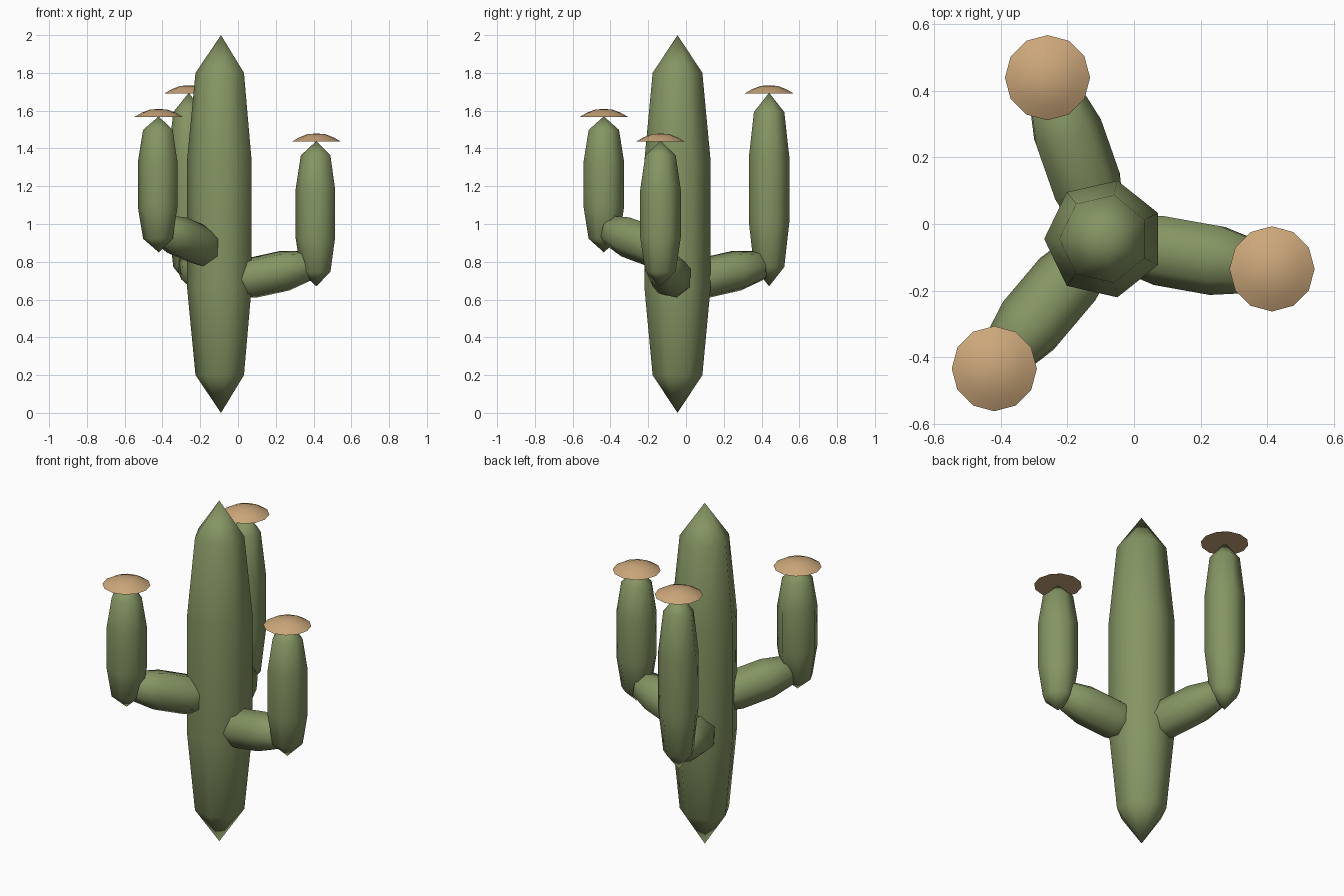
import bpy, bmesh, math
from mathutils import Vector, Matrix

if "Cube" in bpy.data.objects:
    bpy.data.objects.remove(bpy.data.objects["Cube"])


def material(name, rgb):
    m = bpy.data.materials.new(name)
    m.diffuse_color = (*rgb, 1)
    m.use_nodes = True
    m.node_tree.nodes["Principled BSDF"].inputs["Base Color"].default_value = m.diffuse_color
    return m


GREEN = material("cactus green", (0.235, 0.30, 0.125))
TAN = material("flower tan", (0.60, 0.385, 0.195))


def lathe(name, profile, sides, mat, start_angle=0.0, matrix=Matrix()):
    """Revolve (radius, height) points about z; zero radius makes a tip."""
    bm = bmesh.new()
    rings = []
    for r, z in profile:
        n = 1 if r == 0 else sides
        rings.append([bm.verts.new(matrix @ Vector((
            r * math.cos(start_angle + math.tau * k / sides),
            r * math.sin(start_angle + math.tau * k / sides), z))) for k in range(n)])
    for a, b in zip(rings, rings[1:]):
        for k in range(sides):
            quad = [a[k % len(a)], a[(k + 1) % sides % len(a)],
                    b[(k + 1) % sides % len(b)], b[k % len(b)]]
            bm.faces.new(list(dict.fromkeys(quad)))
    if len(rings[0]) > 1:
        bm.faces.new(rings[0][::-1])
    bmesh.ops.recalc_face_normals(bm, faces=bm.faces[:])
    for f in bm.faces:
        f.smooth = True
    # keep rims crisp
    for e in bm.edges:
        if e.calc_face_angle(0) > math.radians(75):
            e.smooth = False
    mesh = bpy.data.meshes.new(name)
    bm.to_mesh(mesh)
    bm.free()
    mesh.materials.append(mat)
    ob = bpy.data.objects.new(name, mesh)
    bpy.context.collection.objects.link(ob)
    return ob


def stem(name, start, end, radius):
    """Seven-sided tapered stem with pointed ends between two points."""
    start, end = Vector(start), Vector(end)
    axis = end - start
    length = axis.length
    rot = axis.to_track_quat('Z', 'Y').to_matrix().to_4x4()
    if abs(axis.x) + abs(axis.y) < 1e-6:
        rot = Matrix()
    shape = [(0, 0), (0.75, 0.1), (1, 1 / 3), (1, 2 / 3), (0.75, 0.9), (0, 1)]
    lathe(name, [(r * radius, t * length) for r, t in shape], 7, GREEN,
          math.pi, Matrix.Translation(start) @ rot)


# main trunk
CX, CY = -0.09, -0.045
stem("trunk", (CX, CY, 0), (CX, CY, 2), 0.18)

# side branches: name, x, y, root z, elbow z, column bottom, column top
BRANCHES = [
    ("right", 0.415, -0.135, 0.68, 0.79, 0.67, 1.44),
    ("front", -0.42, -0.435, 0.835, 0.98, 0.85, 1.57),
    ("back", -0.26, 0.44, 0.68, 0.79, 0.67, 1.695),
]
CAP = [(0.128, 0), (0.09, 0.022), (0.045, 0.039), (0, 0.042)]
for name, x, y, root, elbow, low, high in BRANCHES:
    stem(name + "_arm", (CX, CY, root), (x, y, elbow), 0.11)
    stem(name + "_column", (x, y, low), (x, y, high), 0.11)
    # shallow domed flower on the tip
    lathe(name + "_flower", CAP, 12, TAN, 0, Matrix.Translation((x, y, high - 0.003)))
